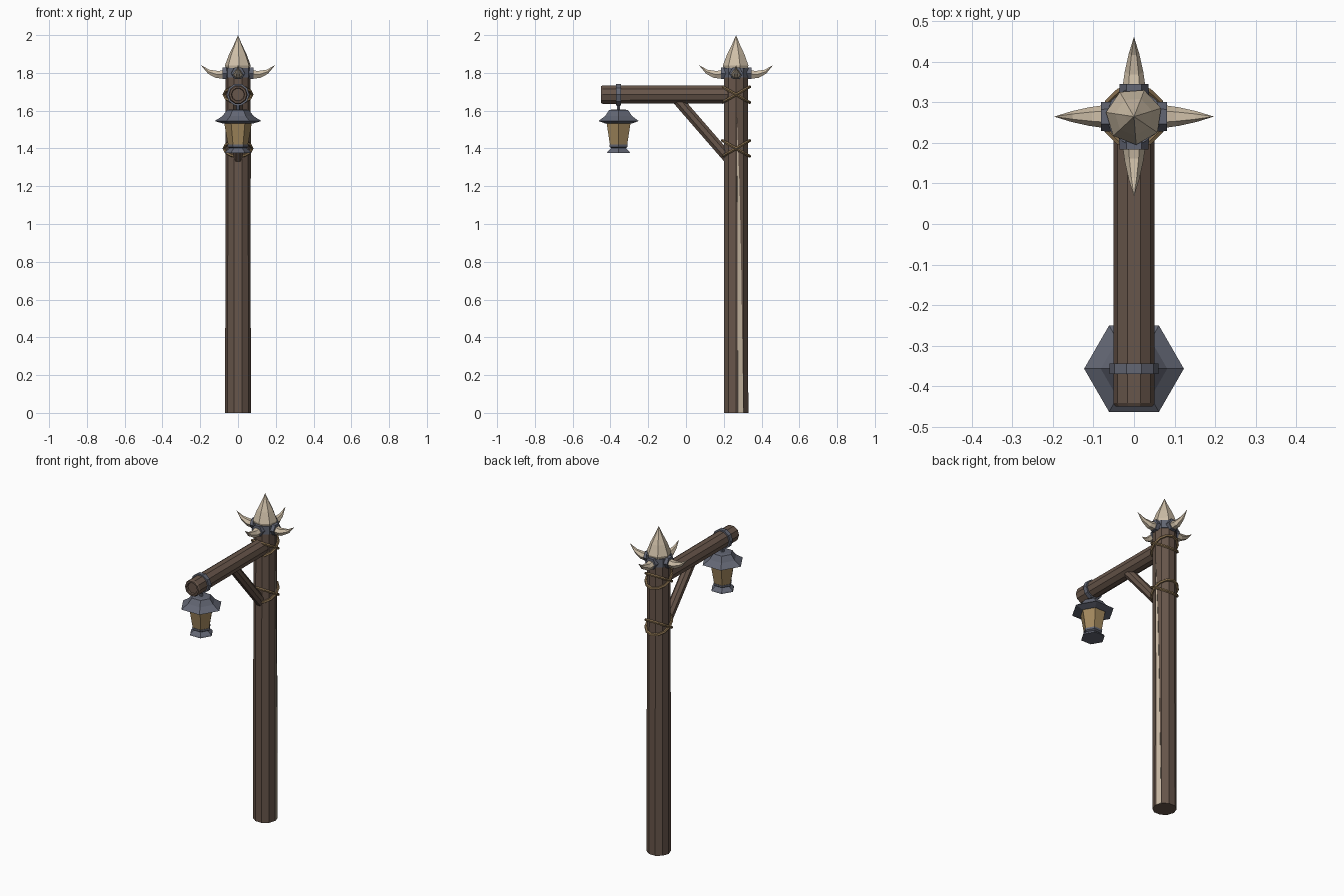
import bpy, bmesh, math
from mathutils import Vector, Matrix

if "Cube" in bpy.data.objects:
    bpy.data.objects.remove(bpy.data.objects["Cube"])


def material(name, rgb):
    m = bpy.data.materials.new(name)
    m.diffuse_color = (*rgb, 1)
    m.use_nodes = True
    m.node_tree.nodes["Principled BSDF"].inputs["Base Color"].default_value = m.diffuse_color
    return m


WOOD = material("brown wood", (0.137, 0.092, 0.069))
BARE = material("bare split wood", (0.60, 0.50, 0.38))
BONE = material("bone", (0.62, 0.52, 0.39))
METAL = material("grey iron", (0.125, 0.135, 0.175))
GLASS = material("amber panel", (0.36, 0.245, 0.11))
ROPE = material("rope", (0.25, 0.165, 0.08))

PY, LY = 0.265, -0.357      # post and lantern y positions


def finish(name, bm, mat):
    bmesh.ops.recalc_face_normals(bm, faces=bm.faces)
    me = bpy.data.meshes.new(name)
    bm.to_mesh(me)
    bm.free()
    me.materials.append(mat)
    ob = bpy.data.objects.new(name, me)
    bpy.context.collection.objects.link(ob)
    return ob


def loft(name, mat, sides, rings, phase=0.0, spin=0.0):
    """Skin polygon rings (y, z, radius) in the x=0 plane; spin turns it round the post."""
    bm = bmesh.new()
    pts = [Vector((0, y, z)) for y, z, _ in rings]
    axis = (pts[-1] - pts[0]).normalized()
    u = Vector((1, 0, 0))
    v = axis.cross(u)
    loops = []
    for p, (_, _, r) in zip(pts, rings):
        loops.append([bm.verts.new(p + r * (math.cos(a) * u + math.sin(a) * v))
                      for a in (phase + math.tau * i / sides for i in range(sides))])
    for a, b in zip(loops, loops[1:]):
        for i in range(sides):
            j = (i + 1) % sides
            bm.faces.new((a[i], a[j], b[j], b[i]))
    bm.faces.new(loops[0])
    bm.faces.new(loops[-1])
    bmesh.ops.remove_doubles(bm, verts=bm.verts, dist=0.0004)
    if spin:
        bmesh.ops.rotate(bm, verts=bm.verts, cent=(0, PY, 0),
                         matrix=Matrix.Rotation(spin, 3, 'Z'))
    return finish(name, bm, mat)


def upright(name, mat, sides, y, profile, phase=0.0):
    return loft(name, mat, sides, [(y, z, r) for z, r in profile], phase)


# Post
upright("post", WOOD, 10, PY, [(0, 0.068), (1.8, 0.066)])

# Bare wood split: a thin wedge on one face of the post
bm = bmesh.new()
a, b = Vector((0.068, PY, 0)), Vector((0.055, PY + 0.04, 0))
out = Vector((math.cos(math.radians(18)), math.sin(math.radians(18)), 0)) * 0.0015
outline = [(0.22, 0), (0.95, 0), (0.66, 0.8), (0.45, 1.2), (0.1, 1.56), (0.2, 0.9)]
front = [bm.verts.new(a.lerp(b, t) + out + Vector((0, 0, z))) for t, z in outline]
back = [bm.verts.new(v.co - 3 * out) for v in front]
bm.faces.new(front)
bm.faces.new(back[::-1])
for i in range(len(front)):
    j = (i + 1) % len(front)
    bm.faces.new((front[i], back[i], back[j], front[j]))
finish("post_split", bm, BARE)

# Beam with a hollowed end, and its brace
loft("beam", WOOD, 10, [(0.25, 1.685, 0.05), (-0.442, 1.685, 0.051), (-0.45, 1.685, 0.046),
                        (-0.45, 1.685, 0.036), (-0.438, 1.685, 0.033)])
loft("brace", WOOD, 8, [(-0.047, 1.66, 0.03), (0.225, 1.347, 0.03)], math.pi / 8)

# Rope lashings: crossed tilted loops
for z in (1.685, 1.4):
    for tilt in (-30, 30):
        bpy.ops.mesh.primitive_torus_add(major_segments=12, minor_segments=5,
                                         major_radius=0.074, minor_radius=0.008)
        ob = bpy.context.object
        ob.name = "rope_lashing"
        ob.data.transform(Matrix.Translation((0, PY, z))
                          @ Matrix.Rotation(math.radians(tilt), 4, 'X')
                          @ Matrix.Diagonal((1.0, 1.12, 1.0, 1.0)))
        ob.data.shade_flat()
        ob.data.materials.append(ROPE)

# Crown: iron collar, bone spike and four socketed horns
upright("crown_collar", METAL, 10, PY, [(1.775, 0.069), (1.825, 0.069)])
upright("crown_spike", BONE, 7, PY, [(1.8, 0.06), (1.84, 0.07), (1.9, 0.047),
                                     (1.95, 0.022), (2.0, 0.0001)], 0.3)
for k in range(4):
    s = k * math.pi / 2
    loft("horn_socket", METAL, 6, [(PY + 0.045, 1.798, 0.037), (PY + 0.081, 1.798, 0.036)], 0, s)
    loft("horn", BONE, 6, [(PY + 0.06, 1.795, 0.03), (PY + 0.11, 1.791, 0.023),
                           (PY + 0.155, 1.806, 0.013), (PY + 0.197, 1.842, 0.0001)], 0, s)

# Lantern hanger: strap around the beam, and hook
loft("beam_strap", METAL, 10, [(LY + 0.013, 1.685, 0.06), (LY - 0.013, 1.685, 0.06)])
upright("lantern_hook", METAL, 6, LY, [(1.595, 0.01), (1.64, 0.01)])

# Lantern: roof, panels, base
upright("lantern_roof", METAL, 6, LY, [(1.532, 0.08), (1.545, 0.123), (1.572, 0.082),
                                       (1.603, 0.058), (1.606, 0.04)])
upright("lantern_body", GLASS, 6, LY, [(1.415, 0.052), (1.54, 0.074)])
upright("lantern_base", METAL, 6, LY, [(1.376, 0.07), (1.384, 0.066), (1.402, 0.044),
                                       (1.408, 0.055), (1.42, 0.056)])
